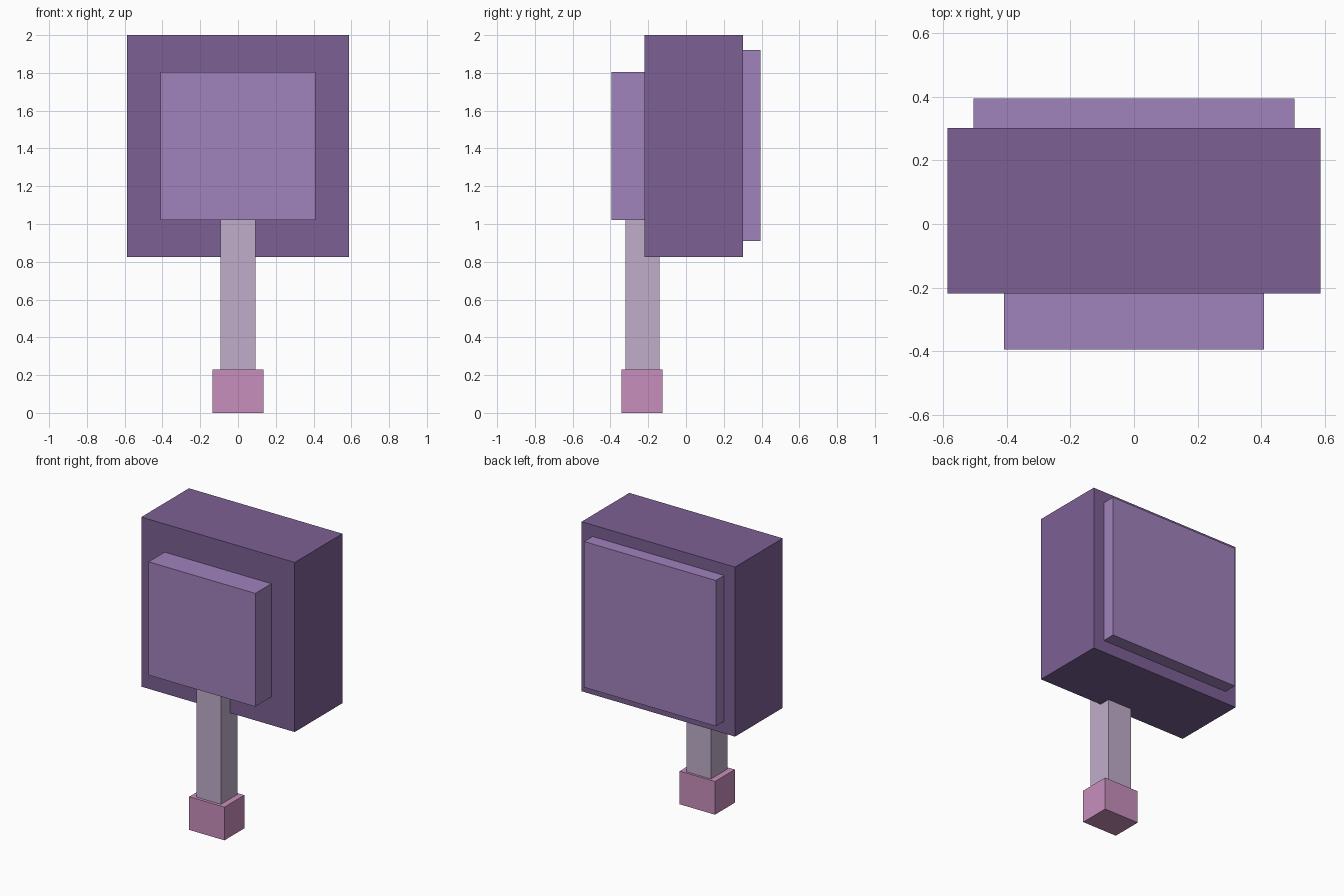
import bpy

default_cube = bpy.data.objects.get("Cube")
if default_cube:
    bpy.data.objects.remove(default_cube, do_unlink=True)


def make_material(name, rgb):
    mat = bpy.data.materials.new(name)
    mat.use_nodes = True
    mat.diffuse_color = (*rgb, 1)
    mat.node_tree.nodes["Principled BSDF"].inputs["Base Color"].default_value = (*rgb, 1)
    return mat


def box(name, mat, half_width, y_range, z_range):
    """Box centred on x, spanning the given depth and height ranges."""
    (y0, y1), (z0, z1) = y_range, z_range
    bpy.ops.mesh.primitive_cube_add(size=1, location=(0, (y0 + y1) / 2, (z0 + z1) / 2))
    obj = bpy.context.object
    obj.name = obj.data.name = name
    obj.scale = (2 * half_width, y1 - y0, z1 - z0)
    bpy.ops.object.transform_apply(location=False, rotation=False, scale=True)
    obj.data.materials.append(mat)
    return obj


dark_purple = make_material("dark purple", (0.202, 0.117, 0.296))
light_purple = make_material("light purple", (0.352, 0.223, 0.503))
pale_lilac = make_material("pale lilac", (0.527, 0.423, 0.597))
pink = make_material("pink", (0.584, 0.275, 0.503))

# Head block with a raised panel on its front and back
box("head_block", dark_purple, 0.588, (-0.219, 0.303), (0.825, 2.0))
box("front_panel", light_purple, 0.409, (-0.395, -0.219), (1.02, 1.805))
box("back_panel", light_purple, 0.505, (0.303, 0.395), (0.91, 1.92))

# Handle shaft set into the head, with a grip at its foot
box("handle_shaft", pale_lilac, 0.093, (-0.32, -0.14), (0.23, 1.025))
box("handle_grip", pink, 0.135, (-0.341, -0.124), (0.0, 0.23))
